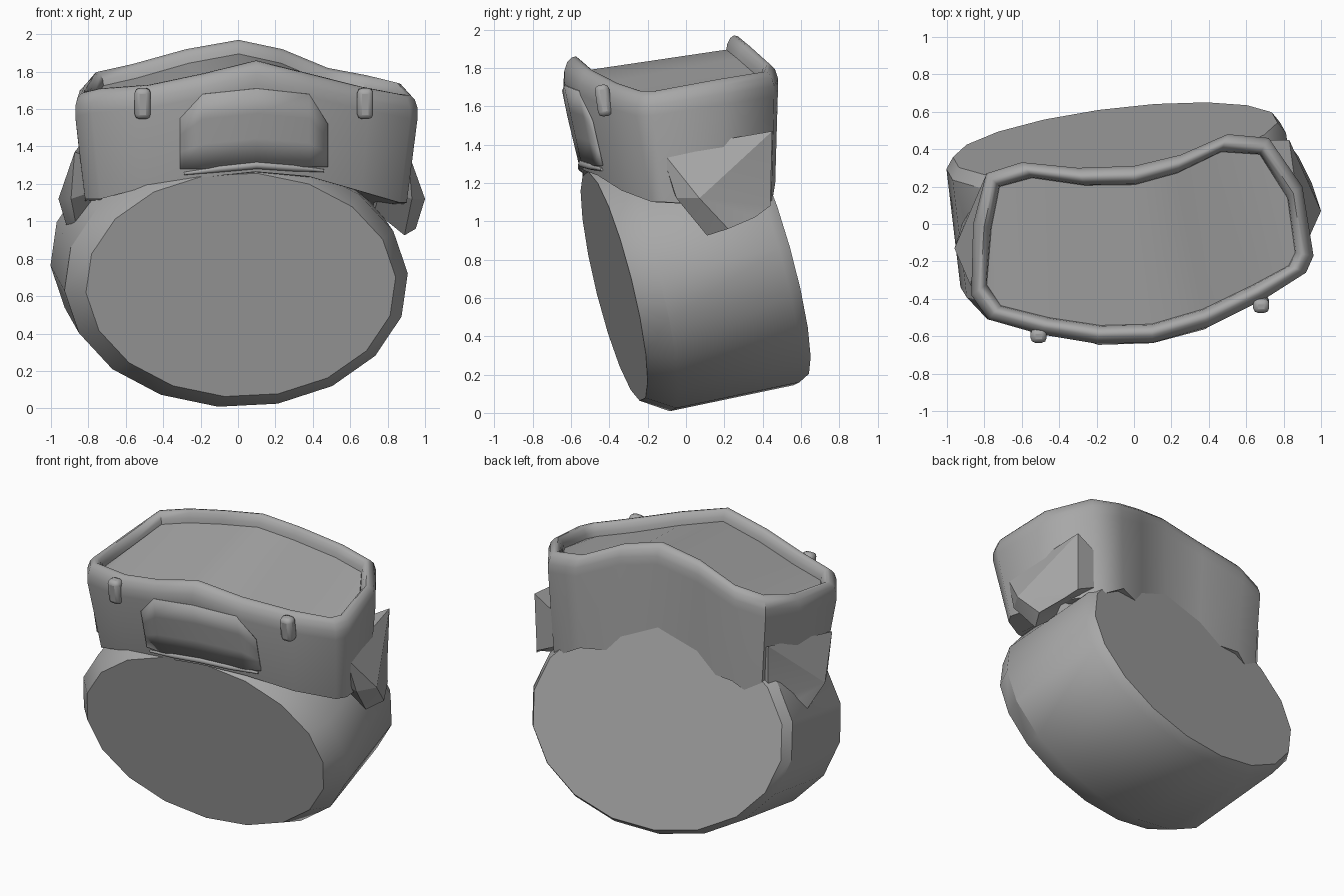
import bpy, math
from math import radians
from mathutils import Vector
from mathutils.bvhtree import BVHTree

if "Cube" in bpy.data.objects:
    bpy.data.objects.remove(bpy.data.objects["Cube"], do_unlink=True)

GREY = (0.39, 0.39, 0.39, 1)
grey = bpy.data.materials.new("plain grey")
grey.use_nodes = True
grey.diffuse_color = GREY
grey.node_tree.nodes["Principled BSDF"].inputs["Base Color"].default_value = GREY


def make(name, verts, faces, angle=35):
    mesh = bpy.data.meshes.new(name)
    mesh.from_pydata([tuple(v) for v in verts], [], faces)
    mesh.materials.append(grey)
    ob = bpy.data.objects.new(name, mesh)
    bpy.context.collection.objects.link(ob)
    bpy.ops.object.select_all(action='DESELECT')
    ob.select_set(True)
    bpy.context.view_layer.objects.active = ob
    bpy.ops.object.mode_set(mode='EDIT')
    bpy.ops.mesh.select_all(action='SELECT')
    bpy.ops.mesh.normals_make_consistent(inside=False)
    bpy.ops.object.mode_set(mode='OBJECT')
    bpy.ops.object.shade_smooth_by_angle(angle=radians(angle))
    return ob


def bridge(rings):
    """Quads joining successive closed rings of equal length."""
    n = len(rings[0])
    return [(r * n + i, r * n + (i + 1) % n, (r + 1) * n + (i + 1) % n, (r + 1) * n + i)
            for r in range(len(rings) - 1) for i in range(n)]


# Leaning drum: sheared elliptical rings from front cap to back cap
SIDES = 18


def drum_ring(cx, cy, cz, rx, rz, lean):
    ring = []
    for i in range(SIDES):
        a = 2 * math.pi * (i + 0.2) / SIDES
        dx, dz = rx * math.cos(a), rz * math.sin(a)
        ring.append(Vector((cx + dx, cy + 0.12 * dx - lean * dz, cz + dz)))
    return ring


rings = [drum_ring(0.015, -0.375, 0.66, 0.83, 0.60, 0.24),
         drum_ring(-0.01, -0.24, 0.675, 0.92, 0.67, 0.25),
         drum_ring(-0.095, 0.39, 0.81, 0.91, 0.67, 0.27),
         drum_ring(-0.10, 0.45, 0.82, 0.87, 0.635, 0.27)]
faces = bridge(rings) + [tuple(range(SIDES)), tuple(range(3 * SIDES, 4 * SIDES))]
make("drum", sum(rings, []), faces, 32)

# Pouch: rim outline, front chain left to right, then back chain
front_rim = [(-.87, -.38, 1.69), (-.78, -.51, 1.71), (-.5, -.59, 1.73), (-.2, -.64, 1.79), (.1, -.635, 1.86),
             (.4, -.55, 1.79), (.7, -.40, 1.72), (.92, -.26, 1.68), (.96, -.17, 1.68)]
back_rim = [(-.86, 0, 1.73), (-.79, .27, 1.8), (-.6, .33, 1.84), (-.3, .30, 1.92), (0, .31, 1.97),
            (.25, .37, 1.92), (.5, .48, 1.82), (.72, .46, 1.78), (.9, .2, 1.74)]
N = len(front_rim)
front_low = [1.12, 1.12, 1.19, 1.235, 1.265, 1.24, 1.16, 1.10, 1.10]
rim = [Vector(p) for p in front_rim + back_rim[::-1]]
centre = Vector((0.04, -0.1, 0))


def inset(d, dz):
    out = []
    for p in rim:
        w = Vector(((p.x - centre.x) * 0.45, p.y - centre.y, 0)).normalized()
        out.append(p - w * d + Vector((0, 0, dz)))
    return out


low = []
for i, p in enumerate(rim):
    if i < N:
        low.append(Vector((p.x * 0.94, p.y * (0.84 if i < 7 else 0.68), front_low[i])))
    else:
        low.append(Vector((p.x * 0.95, p.y * 0.97, 1.2 if p.y > 0.25 and abs(p.x) < 0.65 else 1.08)))
rings = [low, inset(0, -.13), inset(0, -.075), inset(.015, -.03), inset(.04, -.005), inset(.06, 0),
         inset(.08, -.015), inset(.095, -.045), inset(.1, -.075)]
R = len(rings) * 2 * N - 2 * N
faces = bridge(rings)
for base in (0, R):
    for i in range(N - 1):
        faces.append((base + i, base + i + 1, base + 2 * N - 2 - i, base + 2 * N - 1 - i))
make("pouch", sum(rings, []), faces, 52)
tree = BVHTree.FromPolygons(sum(rings, []), faces)


def on_front(x, z, lift):
    hit = tree.ray_cast(Vector((x, -3, z)), Vector((0, 1, 0)))[0]
    return Vector((x, hit.y - lift, z))


# Front panel plate following the pouch wall
stations = [(-.31, 1.28, 1.55), (-.19, 1.28, 1.68), (.1, 1.31, 1.71), (.38, 1.29, 1.68), (.48, 1.29, 1.52)]
rows = 4
verts = [on_front(x, lo + (hi - lo) * k / (rows - 1), 0.002)
         for x, lo, hi in stations for k in range(rows)]
faces = [(s * rows + k, (s + 1) * rows + k, (s + 1) * rows + k + 1, s * rows + k + 1)
         for s in range(len(stations) - 1) for k in range(rows - 1)]
panel = make("front_panel", verts, faces)
solid = panel.modifiers.new("thickness", 'SOLIDIFY')
solid.thickness = 0.009
solid.offset = 0

# Rounded lip beneath the panel, thinning towards its ends
path = [(-.29, 1.255, .008), (-.1, 1.28, .018), (.1, 1.30, .02), (.3, 1.285, .018), (.46, 1.27, .008)]
lip = []
for x, z, r in path:
    mid = on_front(x, z, 0.002)
    lip.append([mid + Vector((0, r * math.cos(a), r * math.sin(a)))
                for a in (k * math.pi / 4 for k in range(8))])
make("panel_lip", sum(lip, []), bridge(lip) + [tuple(range(8)), tuple(range(32, 40))], 50)

# Toggles on the front wall
for side, x, y in (("right", -.51, -.59), ("left", .68, -.43)):
    bpy.ops.mesh.primitive_cube_add(size=1, location=(x, y, 1.63))
    ob = bpy.context.object
    ob.name = side + "_toggle"
    ob.scale = (0.085, 0.075, 0.165)
    ob.rotation_euler = (radians(8), 0, 0)
    bpy.ops.object.transform_apply(location=False, rotation=False, scale=True)
    bevel = ob.modifiers.new("rounding", 'BEVEL')
    bevel.width = 0.025
    bevel.segments = 2
    ob.data.materials.append(grey)
    bpy.ops.object.shade_smooth_by_angle(angle=radians(50))

# Side flaps: faceted wedges hanging over the drum
outline = [(.91, -.13, 1.37), (.83, .45, 1.47), (.82, .44, 1.08), (.88, .36, 1.02),
           (.95, .22, .96), (.89, .11, .925), (.93, -.05, 1.12)]
n = len(outline)
for side, sign, shift in (("left", 1, 0), ("right", -0.96, -0.2)):
    outer = [Vector((x * sign, y + shift, z)) for x, y, z in outline]
    inner = [Vector((p.x * 0.82, p.y, p.z + (1.25 - p.z) * 0.4)) for p in outer]
    peak = Vector((sign, 0.07 + shift, 1.12))
    faces = bridge([outer, inner]) + [tuple(range(n, 2 * n))]
    faces += [(i, (i + 1) % n, 2 * n) for i in range(n)]
    make(side + "_side_flap", outer + inner + [peak], faces, 25)
